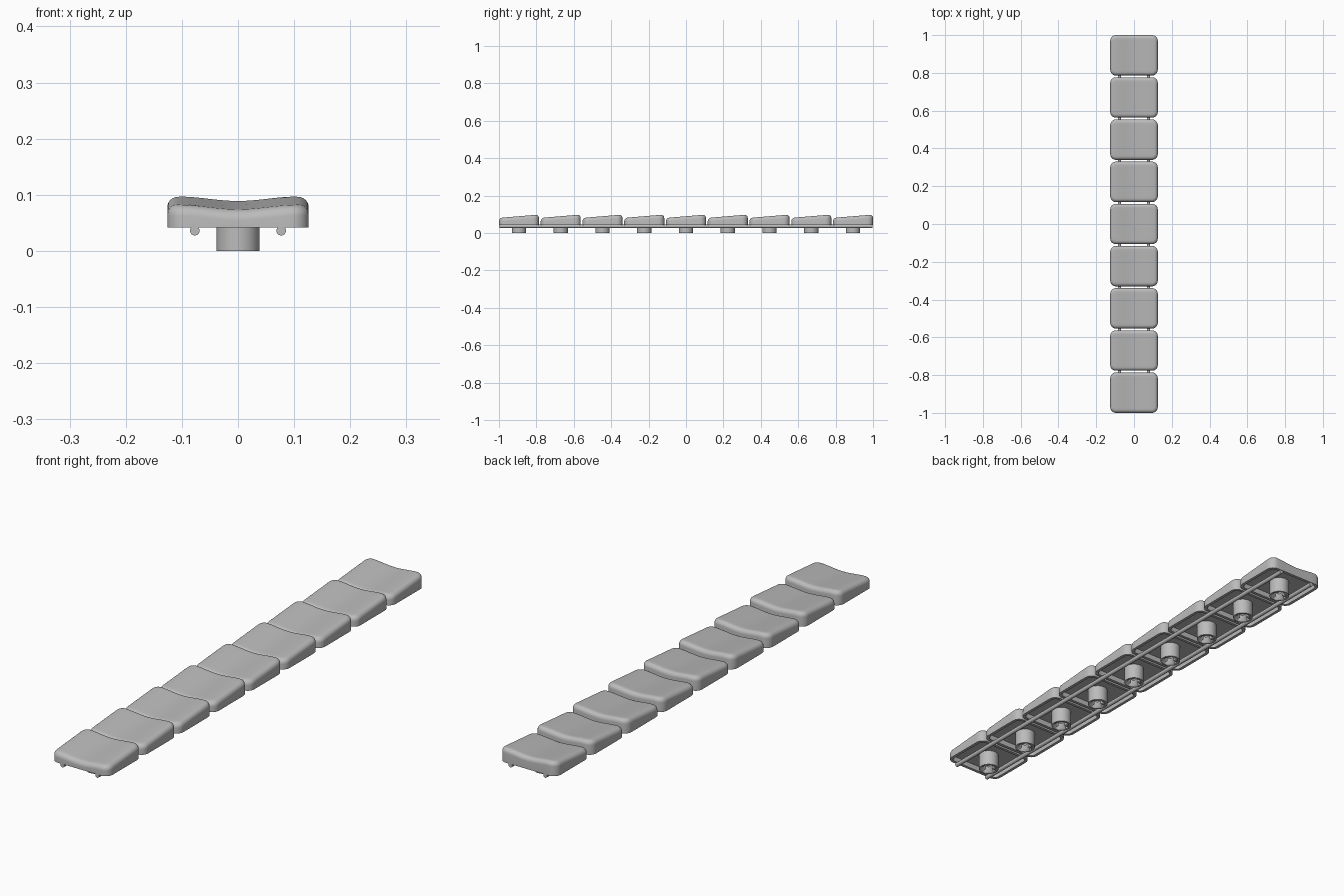
import bpy, bmesh, math
from mathutils import Matrix, Vector

cube = bpy.data.objects.get("Cube")
if cube:
    bpy.data.objects.remove(cube, do_unlink=True)

COUNT = 9
HALF_W, HALF_L = 0.126, 0.107       # half width and length of one cap
PITCH = (2 - 2 * HALF_L) / (COUNT - 1)
FIRST_Y = -1 + HALF_L
RIM_Z, CEILING_Z = 0.042, 0.062

grey = bpy.data.materials.new("grey plastic")
grey.use_nodes = True
colour = (0.5, 0.5, 0.5, 1)
grey.diffuse_color = colour
grey.node_tree.nodes["Principled BSDF"].inputs["Base Color"].default_value = colour


def finish(bm, name, y=0.0):
    bmesh.ops.recalc_face_normals(bm, faces=bm.faces)
    mesh = bpy.data.meshes.new(name)
    bm.to_mesh(mesh)
    bm.free()
    mesh.materials.append(grey)
    obj = bpy.data.objects.new(name, mesh)
    obj.location.y = y
    bpy.context.collection.objects.link(obj)
    bpy.ops.object.select_all(action='DESELECT')
    obj.select_set(True)
    bpy.context.view_layer.objects.active = obj
    bpy.ops.object.shade_smooth_by_angle(angle=math.radians(35))
    return obj


def repeat(obj):
    mod = obj.modifiers.new("row", 'ARRAY')
    mod.count = COUNT
    mod.use_relative_offset = False
    mod.use_constant_offset = True
    mod.constant_offset_displace = (0, PITCH, 0)


def outline(inset, radius=0.03, corner=6, side=10):
    """Rounded rectangle with evenly divided sides."""
    hw, hl = HALF_W - inset, HALF_L - inset
    r = max(radius - inset, 0.012)
    arcs = []
    for q, (sx, sy) in enumerate([(1, 1), (-1, 1), (-1, -1), (1, -1)]):
        centre = Vector((sx * (hw - r), sy * (hl - r)))
        angles = [math.pi / 2 * (q + i / corner) for i in range(corner + 1)]
        arcs.append([centre + r * Vector((math.cos(a), math.sin(a))) for a in angles])
    points = []
    for q in range(4):
        end, start = arcs[q][-1], arcs[(q + 1) % 4][0]
        points += arcs[q] + [end.lerp(start, i / side) for i in range(1, side)]
    return points


def top_z(x, y):
    """Sloping top, dished across its width."""
    dish = 0.008 * math.cos(math.pi * x / 0.21) ** 2 if abs(x) < 0.105 else 0
    return 0.0895 + 0.0075 * y / 0.09 - dish


def bridge(bm, a, b):
    n = len(a)
    for i in range(n):
        bm.faces.new((a[i], a[(i + 1) % n], b[(i + 1) % n], b[i]))


# Hollow cap: inner ceiling, inner wall, rim, outer wall, rounded edge, dished top
bm = bmesh.new()
rings = []
for inset, z in [(0.014, CEILING_Z), (0.012, RIM_Z), (0, RIM_Z)]:
    rings.append([bm.verts.new((p.x, p.y, z)) for p in outline(inset)])
EDGE = 0.018
for i in range(7):
    a = math.pi / 2 * i / 6
    inset, drop = EDGE * (1 - math.cos(a)), EDGE * (1 - math.sin(a))
    rings.append([bm.verts.new((p.x, p.y, top_z(p.x, p.y) - drop)) for p in outline(inset)])
for k in range(7, 0, -1):
    pts = [p * k / 8 for p in outline(EDGE)]
    rings.append([bm.verts.new((p.x, p.y, top_z(p.x, p.y))) for p in pts])
for a, b in zip(rings, rings[1:]):
    bridge(bm, a, b)
bm.faces.new(rings[0])
centre = bm.verts.new((0, 0, top_z(0, 0)))
last = rings[-1]
for i, v in enumerate(last):
    bm.faces.new((v, last[(i + 1) % len(last)], centre))
repeat(finish(bm, "keycaps", FIRST_Y))

# Cross-shaped cutter for the stem socket
bm = bmesh.new()
ARM, HALF_T = 0.029, 0.0085
cross = []
for q in range(4):
    turn = Matrix.Rotation(math.pi / 2 * q, 3, 'Z')
    for p in [(ARM, -HALF_T), (ARM, HALF_T), (HALF_T, HALF_T)]:
        cross.append(bm.verts.new(turn @ Vector((*p, -0.01))))
base = bm.faces.new(cross)
moved = bmesh.ops.extrude_face_region(bm, geom=[base])["geom"]
bmesh.ops.translate(bm, vec=(0, 0, 0.06),
                    verts=[g for g in moved if isinstance(g, bmesh.types.BMVert)])
cutter = finish(bm, "socket_cutter", FIRST_Y)
cutter.hide_render = True
cutter.hide_viewport = True
cutter.display_type = 'WIRE'

# Round stems with sockets
bm = bmesh.new()
height = CEILING_Z + 0.002
bmesh.ops.create_cone(bm, cap_ends=True, segments=48, radius1=0.0385, radius2=0.0385,
                      depth=height, matrix=Matrix.Translation((0, 0, height / 2)))
stem = finish(bm, "stems", FIRST_Y)
socket = stem.modifiers.new("socket", 'BOOLEAN')
socket.operation = 'DIFFERENCE'
socket.solver = 'EXACT'
socket.object = cutter
repeat(stem)

# Two round runners joining the caps underneath
for name, x in [("left_runner", 0.077), ("right_runner", -0.077)]:
    bm = bmesh.new()
    place = Matrix.Translation((x, 0, 0.036)) @ Matrix.Rotation(math.pi / 2, 4, 'X')
    bmesh.ops.create_cone(bm, cap_ends=True, segments=24, radius1=0.0085, radius2=0.0085,
                          depth=1.996, matrix=place)
    finish(bm, name)
